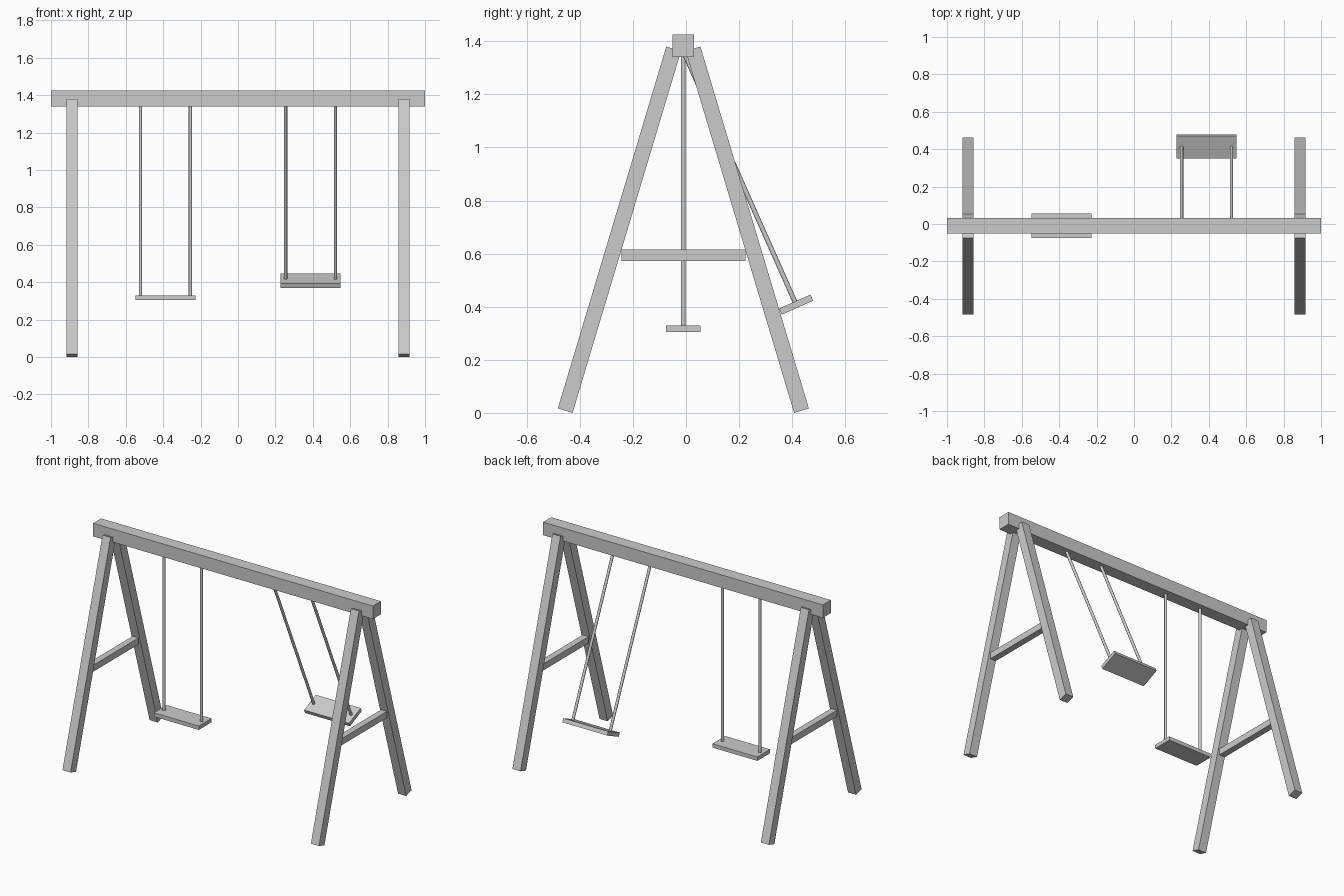
import bpy
import math
from mathutils import Vector, Matrix

if "Cube" in bpy.data.objects:
    bpy.data.objects.remove(bpy.data.objects["Cube"], do_unlink=True)

GREY = (0.6, 0.6, 0.6, 1)
grey = bpy.data.materials.new("plain grey")
grey.use_nodes = True
grey.diffuse_color = GREY
grey.node_tree.nodes["Principled BSDF"].inputs["Base Color"].default_value = GREY

MID_Y = -0.01        # centre line of the frame
SIDE_X = 0.888       # leg frames
BEAM_Z = 1.3825


def finish(obj, name, matrix):
    obj.name = name
    obj.data.name = name
    obj.matrix_world = matrix
    obj.data.materials.append(grey)
    return obj


def box(name, size, matrix):
    bpy.ops.mesh.primitive_cube_add(size=1)
    obj = bpy.context.object
    obj.data.transform(Matrix.Diagonal((*size, 1)))
    return finish(obj, name, matrix)


def rod(name, radius, length, matrix):
    bpy.ops.mesh.primitive_cylinder_add(vertices=12, radius=radius, depth=length)
    obj = finish(bpy.context.object, name, matrix)
    bpy.ops.object.shade_smooth_by_angle(angle=math.radians(40))
    return obj


def move(x, y, z):
    return Matrix.Translation((x, y, z))


# Top beam
box("top_beam", (2, 0.082, 0.084), move(0, MID_Y, BEAM_Z))

# A-frames: two leaning legs and a cross brace on each side
for side, sx in (("left", 1), ("right", -1)):
    for end, sy in (("front", -1), ("back", 1)):
        foot = Vector((sx * SIDE_X, MID_Y + sy * 0.445, 0.0085))
        head = Vector((sx * SIDE_X, MID_Y + sy * 0.0365, 1.3715))
        lean = Matrix.Rotation(sy * math.atan2(0.4085, 1.363), 4, "X")
        box(f"{end}_{side}_leg", (0.058, 0.058, (head - foot).length),
            Matrix.Translation((foot + head) / 2) @ lean)
    box(f"{side}_brace", (0.042, 0.467, 0.042), move(sx * SIDE_X, MID_Y, 0.594))


# Swings: built hanging below a pivot, then rotated about it
def swing(name, x, angle):
    pivot_z, seat_top = 1.3625, 0.33
    hang = move(x, MID_Y, pivot_z) @ Matrix.Rotation(math.radians(angle), 4, "X")
    drop = pivot_z - seat_top
    box(f"{name}_seat", (0.321, 0.13, 0.025), hang @ move(0, 0, -drop - 0.0125))
    for side, sx in (("left", 1), ("right", -1)):
        rod(f"{name}_{side}_rope", 0.009, drop + 0.005,
            hang @ move(sx * 0.1335, 0, -drop / 2))


swing("still_swing", -0.388, 0)
swing("raised_swing", 0.388, 24)
